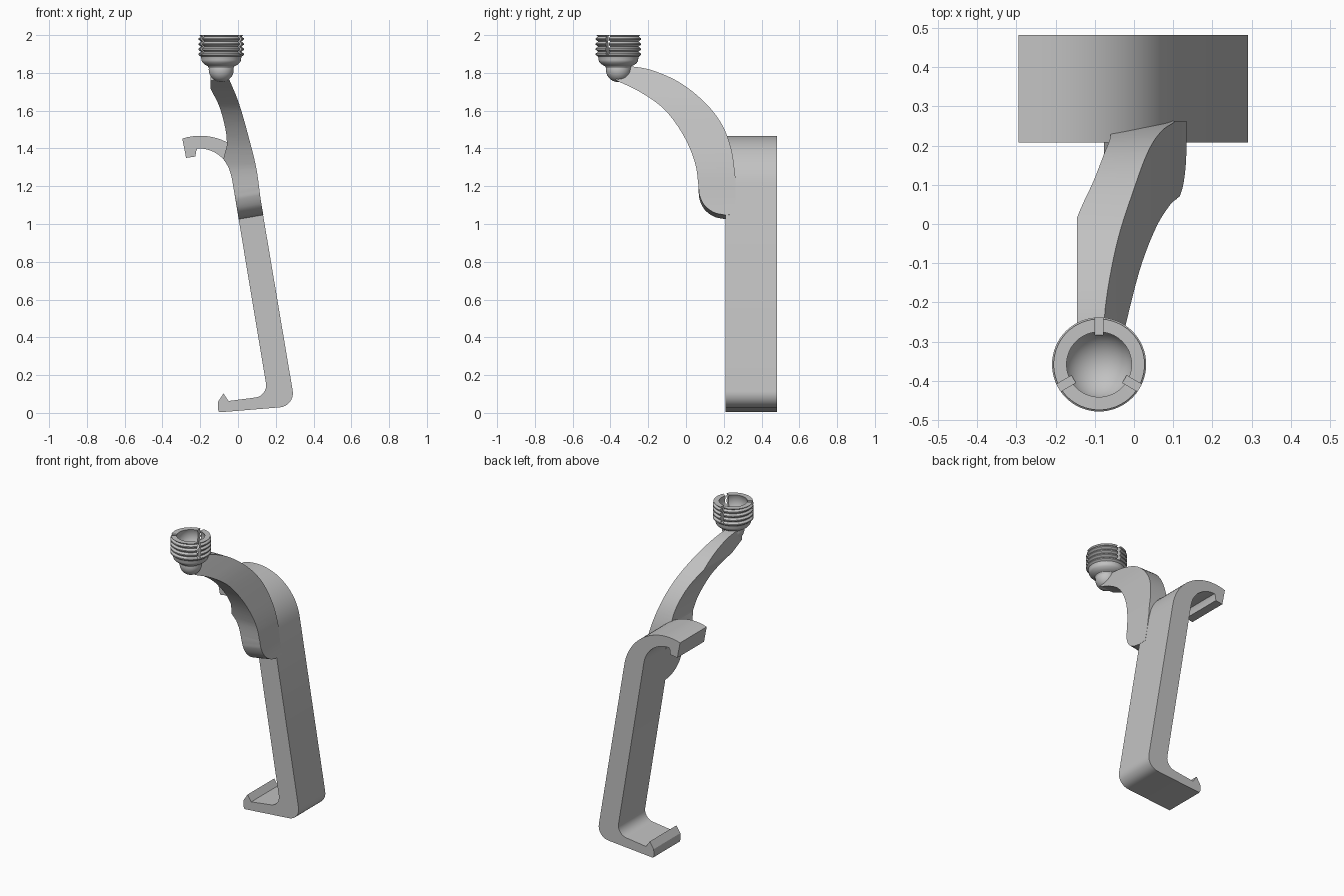
import bpy, bmesh
from math import sin, cos, radians, pi
from mathutils import Vector, Matrix

cube = bpy.data.objects.get("Cube")
if cube:
    bpy.data.objects.remove(cube, do_unlink=True)

grey = bpy.data.materials.new("plain_grey")
grey.use_nodes = True
colour = (0.54, 0.54, 0.54, 1)
grey.diffuse_color = colour
grey.node_tree.nodes["Principled BSDF"].inputs["Base Color"].default_value = colour


def arc(cx, cz, r, start, end, steps=16):
    angles = [radians(start + (end - start) * i / steps) for i in range(steps + 1)]
    return [(cx + r * cos(a), cz + r * sin(a)) for a in angles]


def smooth(points, steps=6):
    """Catmull-Rom curve through the points."""
    p = [Vector(q) for q in points]
    p = [2 * p[0] - p[1]] + p + [2 * p[-1] - p[-2]]
    out = []
    for a, b, c, d in zip(p, p[1:], p[2:], p[3:]):
        for i in range(steps):
            t = i / steps
            out.append((2 * b + (c - a) * t + (2 * a - 5 * b + 4 * c - d) * t * t
                        + (3 * b - a - 3 * c + d) * t ** 3) / 2)
    return [tuple(v) for v in out + [p[-2]]]


def fillet(before, corner, after, r, steps=8):
    """Rounded corner of radius r between two straight edges."""
    b, c, a = Vector(before), Vector(corner), Vector(after)
    u, v = (b - c).normalized(), (a - c).normalized()
    half = u.angle(v) / 2
    centre = c + (u + v).normalized() * r / sin(half)
    dist = r * cos(half) / sin(half)
    s, e = c + u * dist - centre, c + v * dist - centre
    out = []
    for i in range(steps + 1):
        d = s.slerp(e, i / steps)
        out.append(tuple(centre + d.normalized() * r))
    return out


def make_object(name, bm):
    bmesh.ops.recalc_face_normals(bm, faces=bm.faces)
    mesh = bpy.data.meshes.new(name)
    bm.to_mesh(mesh)
    bm.free()
    mesh.materials.append(grey)
    obj = bpy.data.objects.new(name, mesh)
    bpy.context.collection.objects.link(obj)
    return obj


def prism(name, outline, place, low, high):
    """Extrude a 2D outline; place(a, b, depth) maps it into space."""
    bm = bmesh.new()
    rings = [[bm.verts.new(place(a, b, d)) for a, b in outline] for d in (low, high)]
    n = len(outline)
    for i in range(n):
        j = (i + 1) % n
        bm.faces.new((rings[0][i], rings[0][j], rings[1][j], rings[1][i]))
    bm.faces.new(rings[0])
    bm.faces.new(rings[1][::-1])
    return make_object(name, bm)


def select_only(obj):
    bpy.ops.object.select_all(action='DESELECT')
    obj.select_set(True)
    bpy.context.view_layer.objects.active = obj


def combine(obj, cutter, operation):
    cutter.hide_render = True
    mod = obj.modifiers.new("cut", 'BOOLEAN')
    mod.operation, mod.object, mod.solver = operation, cutter, 'EXACT'
    select_only(obj)
    bpy.ops.object.modifier_apply(modifier=mod.name)
    bpy.data.objects.remove(cutter, do_unlink=True)


def finish(obj, angle=30):
    select_only(obj)
    bpy.ops.object.shade_smooth_by_angle(angle=radians(angle))


def along_y(x, z, y):
    return (x, y, z)


# Clamp bracket: leaning bar with a hooked jaw at each end
toe, heel, top_bar = (-0.087, 0.004), (0.303, 0.036), (0.109, 1.208)
jaw, elbow, inner_top = (-0.05, 0.063), (0.159, 0.09), (-0.034, 1.254)
clamp = ([(-0.105, 0.06), (-0.107, 0.02), (-0.1, 0.004), toe]
         + fillet(toe, heel, top_bar, 0.075)
         + arc(-0.2, 1.157, 0.31, 9.4, 107.8, 20)
         + [(-0.275, 1.35), (-0.225, 1.357), (-0.222, 1.385), (-0.215, 1.4)]
         + arc(-0.207, 1.225, 0.175, 88, 9.4)
         + fillet(inner_top, elbow, jaw, 0.065)
         + [jaw, (-0.077, 0.103)])
finish(prism("clamp_bracket", clamp, along_y, 0.208, 0.482))

# Curved arm: side outline crossed with front outline
side = (smooth([(-0.37, 1.842), (-0.325, 1.838), (-0.19, 1.817), (-0.035, 1.75),
                (0.1, 1.643), (0.19, 1.527), (0.24, 1.395), (0.262, 1.245)])
        + [(0.262, 1.04)]
        + smooth([(0.205, 1.037), (0.15, 1.05), (0.1, 1.087), (0.073, 1.14), (0.066, 1.19),
                  (0.05, 1.315), (-0.01, 1.463), (-0.114, 1.606), (-0.245, 1.7),
                  (-0.37, 1.76)]))
front = (smooth([(0.143, 1.0), (0.12, 1.13), (0.098, 1.29), (0.06, 1.447),
                 (0.008, 1.63), (-0.04, 1.75), (-0.095, 1.87)])
         + [(-0.145, 1.87)]
         + smooth([(-0.145, 1.715), (-0.098, 1.62), (-0.066, 1.5), (-0.058, 1.42)])
         + [(-0.077, 1.345), (-0.05, 1.3), (-0.034, 1.25), (0.009, 1.0)])


def along_x(y, z, x):
    # The foot of the arm is tilted square to the leaning bar
    return (x, y, z + (0.17 * (x - 0.07) if z < 1.2 else 0))


arm = prism("curved_arm", front, along_y, -0.6, 0.6)
combine(arm, prism("arm_side_cutter", side, along_x, -0.3, 0.3), 'INTERSECT')
finish(arm)

# Threaded socket cup on a ball end
AXIS = Vector((-0.089, -0.358, 0))
profile = arc(0, 1.817, 0.066, -90, 8, 14)
profile += smooth([(0.07, 1.835), (0.088, 1.845), (0.102, 1.86), (0.106, 1.878)], 4)
for i in range(4):
    z = 1.886 + 0.027 * i
    profile += [(0.108, z), (0.12, z + 0.009), (0.12, z + 0.016), (0.108, z + 0.025)]
profile += [(0.116, 2.0)] + arc(0, 1.965, 0.09, 23, -90, 16)

bm = bmesh.new()
verts = [bm.verts.new((max(r, 0) if r > 1e-5 else 0, 0, z)) for r, z in profile]
edges = [bm.edges.new(pair) for pair in zip(verts, verts[1:])]
bmesh.ops.spin(bm, geom=verts + edges, cent=(0, 0, 0), axis=(0, 0, 1),
               angle=2 * pi, steps=64)
bmesh.ops.remove_doubles(bm, verts=bm.verts, dist=1e-5)
bmesh.ops.translate(bm, verts=bm.verts, vec=AXIS)
cup = make_object("threaded_socket", bm)

# Three slots through the socket wall
bm = bmesh.new()
for angle in (90, 210, 330):
    matrix = (Matrix.Translation(AXIS) @ Matrix.Rotation(radians(angle), 4, 'Z')
              @ Matrix.Translation((0.105, 0, 1.96))
              @ Matrix.Diagonal((0.06, 0.021, 0.12, 1)))
    bmesh.ops.create_cube(bm, size=1, matrix=matrix)
combine(cup, make_object("slot_cutter", bm), 'DIFFERENCE')
finish(cup)
